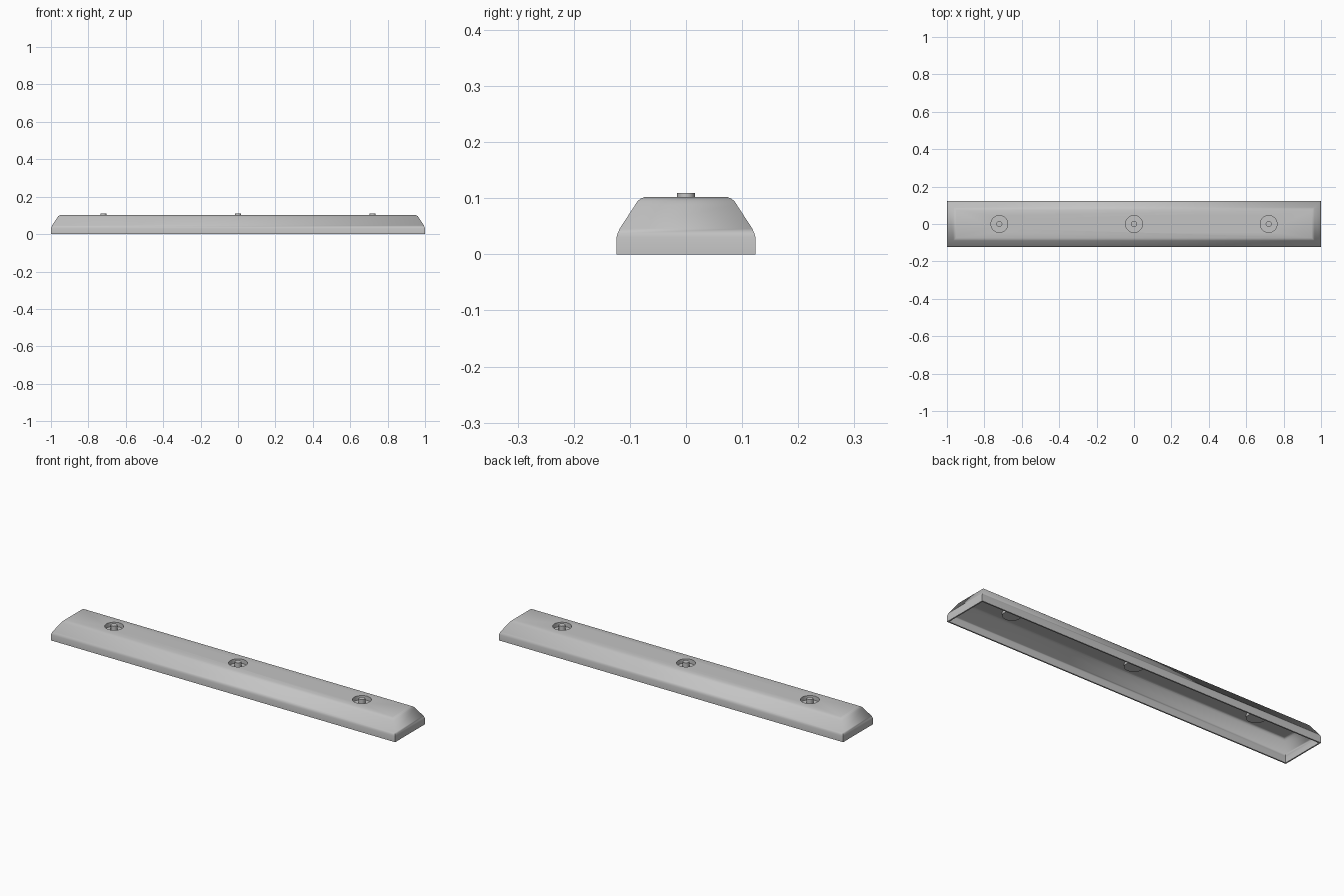
import bpy, bmesh, math

if "Cube" in bpy.data.objects:
    bpy.data.objects.remove(bpy.data.objects["Cube"])

TOP = 0.102
WALL = 0.007
STUD_X = (-0.72, 0, 0.72)

grey = bpy.data.materials.new("Light grey")
grey.use_nodes = True
colour = (0.55, 0.55, 0.55, 1)
grey.diffuse_color = colour
grey.node_tree.nodes["Principled BSDF"].inputs["Base Color"].default_value = colour


def finish(name, bm):
    bmesh.ops.recalc_face_normals(bm, faces=bm.faces)
    mesh = bpy.data.meshes.new(name)
    bm.to_mesh(mesh)
    bm.free()
    mesh.materials.append(grey)
    obj = bpy.data.objects.new(name, mesh)
    bpy.context.collection.objects.link(obj)
    return obj


def smooth(obj, degrees):
    bpy.ops.object.select_all(action="DESELECT")
    obj.select_set(True)
    bpy.context.view_layer.objects.active = obj
    bpy.ops.object.shade_smooth_by_angle(angle=math.radians(degrees))


def loft(name, rings):
    """Join equal rings of points and cap both ends."""
    bm = bmesh.new()
    loops = [[bm.verts.new(p) for p in ring] for ring in rings]
    for a, b in zip(loops, loops[1:]):
        for i in range(len(a)):
            j = (i + 1) % len(a)
            bm.faces.new((a[i], a[j], b[j], b[i]))
    bm.faces.new(loops[0])
    bm.faces.new(loops[-1])
    return finish(name, bm)


def rectangle(inset, z):
    x, y = 1 - inset, 0.124 - inset
    return [(-x, -y, z), (x, -y, z), (x, y, z), (-x, y, z)]


def circle(x, radius, z, sides):
    return [(x + radius * math.cos(math.tau * i / sides),
             radius * math.sin(math.tau * i / sides), z) for i in range(sides)]


def cut(target, cutter):
    mod = target.modifiers.new("Cut", "BOOLEAN")
    mod.operation = "DIFFERENCE"
    mod.solver = "EXACT"
    mod.object = cutter
    bpy.context.view_layer.objects.active = target
    bpy.ops.object.modifier_apply(modifier=mod.name)
    bpy.data.objects.remove(cutter)


# Outer block: steep foot, sloping flanks and rounded shoulders
profile = [(0, 0), (0, 0.03), (0.002, 0.037), (0.006, 0.046), (0.034, 0.089),
           (0.038, 0.095), (0.043, 0.099), (0.05, TOP)]
shell = loft("block_shell", [rectangle(d, z) for d, z in profile])

# Hollow underside
cavity = [(WALL, -0.02)] + [(d + WALL, z - WALL * 0.6) for d, z in profile[1:-1]]
cavity.append((profile[-1][0] + WALL, TOP - WALL))
cut(shell, loft("cavity_cutter", [rectangle(d, z) for d, z in cavity]))

# Round mounting recesses with a stud in each
for n, x in enumerate(STUD_X, 1):
    cut(shell, loft("hole_cutter", [circle(x, 0.045, z, 32) for z in (0.08, 0.12)]))
    cup = loft(f"recess_cup_{n}", [
        circle(x, 0.045, TOP, 32), circle(x, 0.045, 0.08, 32),
        circle(x, 0.043, 0.08, 32)])
    # Open the top of the cup
    bm = bmesh.new()
    bm.from_mesh(cup.data)
    lids = [f for f in bm.faces if all(v.co.z > TOP - 0.001 for v in f.verts)]
    bmesh.ops.delete(bm, geom=lids, context="FACES_ONLY")
    bm.to_mesh(cup.data)
    bm.free()
    smooth(cup, 40)
    stud = loft(f"mounting_stud_{n}", [circle(x, 0.016, z, 12) for z in (0.08, 0.109)])
    smooth(stud, 40)

smooth(shell, 80)
